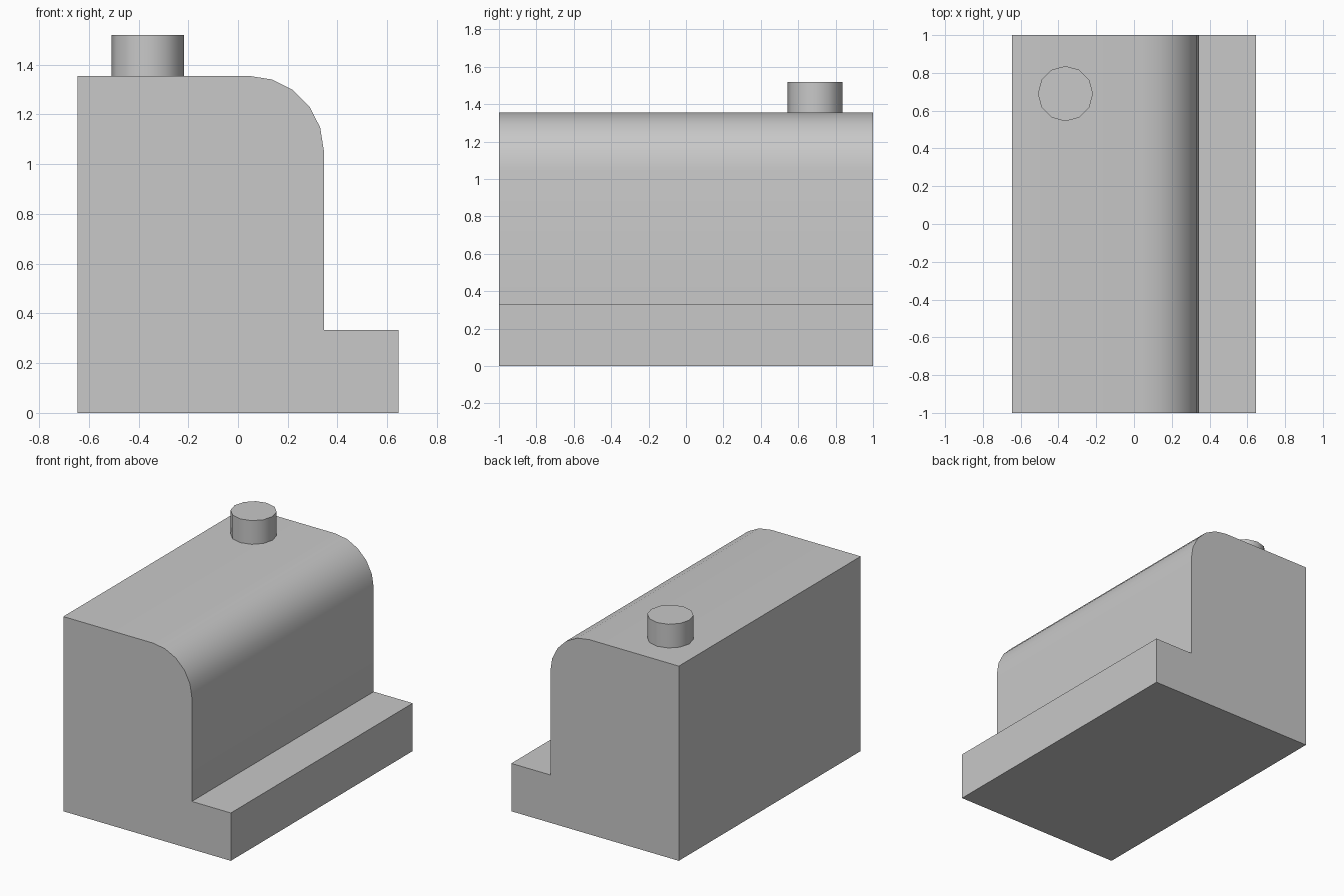
import bpy
import bmesh
from math import sin, cos, pi, radians
from mathutils import Vector

if "Cube" in bpy.data.objects:
    bpy.data.objects.remove(bpy.data.objects["Cube"], do_unlink=True)

COLOUR = (0.58, 0.58, 0.58, 1)
grey = bpy.data.materials.new("plain grey")
grey.use_nodes = True
grey.diffuse_color = COLOUR
grey.node_tree.nodes["Principled BSDF"].inputs["Base Color"].default_value = COLOUR


def extrude_outline(name, points, direction):
    """Solid made by sweeping a closed planar outline along a vector."""
    bm = bmesh.new()
    face = bm.faces.new([bm.verts.new(p) for p in points])
    swept = bmesh.ops.extrude_face_region(bm, geom=[face], use_keep_orig=True)
    moved = [v for v in swept["geom"] if isinstance(v, bmesh.types.BMVert)]
    bmesh.ops.translate(bm, verts=moved, vec=Vector(direction))
    bmesh.ops.recalc_face_normals(bm, faces=bm.faces)
    mesh = bpy.data.meshes.new(name)
    bm.to_mesh(mesh)
    bm.free()
    mesh.materials.append(grey)
    obj = bpy.data.objects.new(name, mesh)
    bpy.context.collection.objects.link(obj)
    bpy.ops.object.select_all(action="DESELECT")
    obj.select_set(True)
    bpy.context.view_layer.objects.active = obj
    bpy.ops.object.shade_smooth_by_angle(angle=radians(40))
    return obj


# Body: tall block with one rounded top edge and a low step beside it
HALF_WIDTH, HALF_LENGTH = 0.645, 1.0
HEIGHT, STEP_HEIGHT = 1.355, 0.333
WALL_X, RADIUS, ARC_STEPS = 0.345, 0.3, 5

outline = [(-HALF_WIDTH, 0), (HALF_WIDTH, 0),
           (HALF_WIDTH, STEP_HEIGHT), (WALL_X, STEP_HEIGHT)]
for i in range(ARC_STEPS + 1):
    a = i / ARC_STEPS * pi / 2
    outline.append((WALL_X - RADIUS + RADIUS * cos(a),
                    HEIGHT - RADIUS + RADIUS * sin(a)))
outline.append((-HALF_WIDTH, HEIGHT))
extrude_outline("body", [(x, -HALF_LENGTH, z) for x, z in outline],
                (0, 2 * HALF_LENGTH, 0))

# Short round peg on the top, near the back
PEG_X, PEG_Y, PEG_RADIUS, PEG_HEIGHT, SIDES = -0.363, 0.69, 0.146, 0.165, 12
ring = [(PEG_X + PEG_RADIUS * cos(2 * pi * i / SIDES),
         PEG_Y + PEG_RADIUS * sin(2 * pi * i / SIDES), HEIGHT) for i in range(SIDES)]
extrude_outline("top_peg", ring, (0, 0, PEG_HEIGHT))
